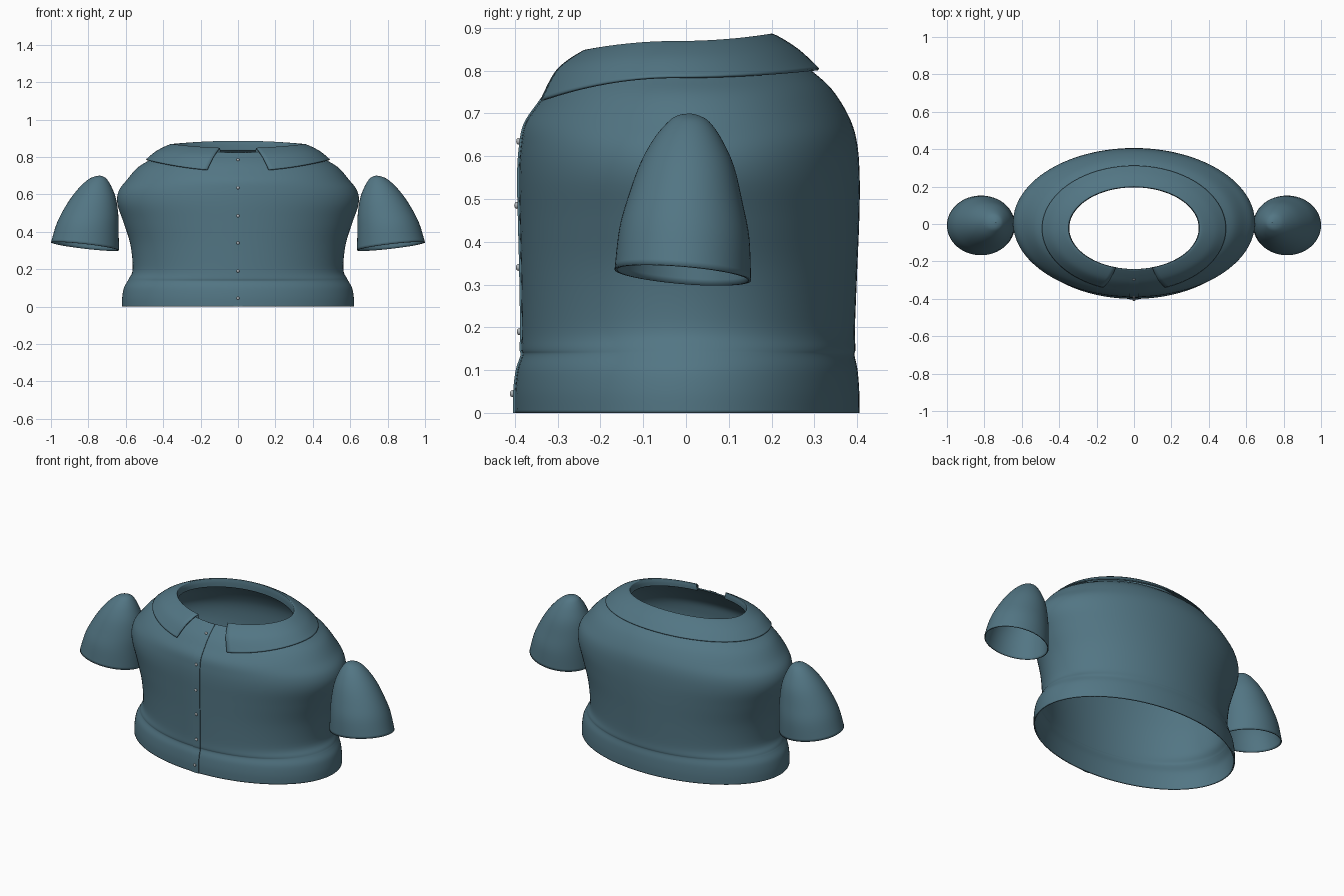
import bpy, bmesh
from math import sin, cos, acos, pi

if "Cube" in bpy.data.objects:
    bpy.data.objects.remove(bpy.data.objects["Cube"])


def material(name, rgb):
    m = bpy.data.materials.new(name)
    m.diffuse_color = (*rgb, 1)
    m.use_nodes = True
    m.node_tree.nodes["Principled BSDF"].inputs["Base Color"].default_value = m.diffuse_color
    return m


cloth = material("cloth", (0.085, 0.18, 0.23))
button_grey = material("button_grey", (0.45, 0.48, 0.5))


def smooth_rows(rows, n):
    """Catmull-Rom interpolation between profile rows."""
    out = []
    for i in range(len(rows) - 1):
        p0, p1, p2 = rows[max(i - 1, 0)], rows[i], rows[i + 1]
        p3 = rows[min(i + 2, len(rows) - 1)]
        for k in range(n):
            t = k / n
            out.append([b + 0.5 * t * (c - a + t * (2 * a - 5 * b + 4 * c - d + t * (3 * (b - c) + d - a)))
                        for a, b, c, d in zip(p0, p1, p2, p3)])
    return out + [list(rows[-1])]


def skin(name, rings, closed, thickness, mirror=False, mat=cloth):
    """Join rings of points into a thin cloth sheet."""
    bm = bmesh.new()
    vs = [[bm.verts.new(p) for p in r] for r in rings]
    n = len(rings[0])
    for a, b in zip(vs, vs[1:]):
        for j in range(n if closed else n - 1):
            k = (j + 1) % n
            bm.faces.new((a[j], a[k], b[k], b[j]))
    me = bpy.data.meshes.new(name)
    bm.to_mesh(me)
    bm.free()
    ob = bpy.data.objects.new(name, me)
    bpy.context.collection.objects.link(ob)
    me.materials.append(mat)
    if thickness:
        s = ob.modifiers.new("thickness", 'SOLIDIFY')
        s.thickness, s.offset = thickness, -1
    if mirror:
        ob.modifiers.new("mirror", 'MIRROR')
    shade(ob, 40)
    return ob


def shade(ob, deg):
    bpy.ops.object.select_all(action='DESELECT')
    ob.select_set(True)
    bpy.context.view_layer.objects.active = ob
    bpy.ops.object.shade_smooth_by_angle(angle=deg * pi / 180)


def oval(row, a):
    """Point on a tilted oval: front/side/back height, half width, front y, back y."""
    zf, zs, zb, hx, yf, yb = row[:6]
    s = sin(a)
    z = zs + (zb - zs) * s * s if s > 0 else zs + (zf - zs) * s * s
    return (hx * cos(a), (yf + yb) / 2 + (yb - yf) / 2 * s, z)


# Torso, from the flared hem up to the neck
torso = smooth_rows([
    (0, 0, 0, .62, -.40, .405), (.05, .05, .05, .619, -.40, .405),
    (.10, .10, .10, .61, -.394, .401), (.135, .135, .135, .591, -.383, .394),
    (.15, .15, .15, .583, -.385, .396), (.20, .20, .20, .563, -.384, .395),
    (.33, .33, .33, .575, -.386, .40), (.45, .45, .45, .612, -.389, .405),
    (.55, .55, .55, .645, -.391, .406), (.62, .62, .63, .637, -.387, .40),
    (.675, .68, .69, .592, -.376, .382), (.725, .742, .755, .538, -.343, .342),
    (.765, .782, .80, .475, -.312, .293), (.80, .818, .83, .415, -.275, .25),
    (.825, .845, .855, .352, -.245, .205)], 5)
N = 112
skin("shirt_body", [[oval(r, 2 * pi * j / N) for j in range(N)] for r in torso], True, .007)

# Folded collar: outer flap, fold, inner stand; last value is the front gap half width
collar = smooth_rows([
    (.725, .787, .805, .492, -.36, .312, .165), (.80, .833, .851, .435, -.315, .262, .13),
    (.845, .868, .885, .362, -.25, .206, .10), (.838, .858, .876, .348, -.241, .197, .095),
    (.81, .825, .835, .346, -.24, .196, .09)], 6)
rings = []
for r in collar:
    start = -acos(r[6] / r[3])
    span = pi - 2 * start
    rings.append([oval(r, start + span * j / 96) for j in range(97)])
skin("collar", rings, False, .006)

# Button placket following the chest
placket = []
for r in torso:
    z, y = r[0], r[4]
    placket.append([(x, y - d, z) for x, d in
                    ((-.023, -.004), (-.023, .004), (.023, .004), (.023, -.004))])
skin("placket", placket, False, 0)


# Buttons
def front_y(z):
    for a, b in zip(torso, torso[1:]):
        if a[0] <= z <= b[0]:
            return a[4] + (b[4] - a[4]) * (z - a[0]) / max(b[0] - a[0], 1e-6)
    return torso[-1][4]


for z in (.045, .19, .34, .485, .635, .785):
    bpy.ops.mesh.primitive_uv_sphere_add(segments=16, ring_count=8, radius=.008,
                                         location=(0, front_y(z) - .006, z))
    b = bpy.context.object
    b.name = "button"
    b.scale.y = .7
    b.data.materials.append(button_grey)
    shade(b, 60)

# Sleeves: domes open at the cuff (height, inner x, outer x, front y, back y, tilt)
sleeve = smooth_rows([
    (.322, .637, 1.0, -.167, .152, 1), (.42, .638, .972, -.156, .148, .8),
    (.50, .640, .937, -.135, .132, .5), (.58, .652, .89, -.107, .112, .25),
    (.64, .675, .843, -.075, .084, .1), (.68, .70, .80, -.042, .055, 0),
    (.695, .72, .768, -.02, .03, 0), (.70, .739, .741, .007, .009, 0)], 5)
rings = []
for z, xi, xo, yf, yb, t in sleeve:
    ring = []
    for j in range(64):
        c, s = cos(2 * pi * j / 64), sin(2 * pi * j / 64)
        ring.append(((xi + xo) / 2 + (xo - xi) / 2 * c, (yf + yb) / 2 + (yb - yf) / 2 * s,
                     z + t * (.021 * c - .013 * s)))
    rings.append(ring)
skin("sleeves", rings, True, .006, mirror=True)
